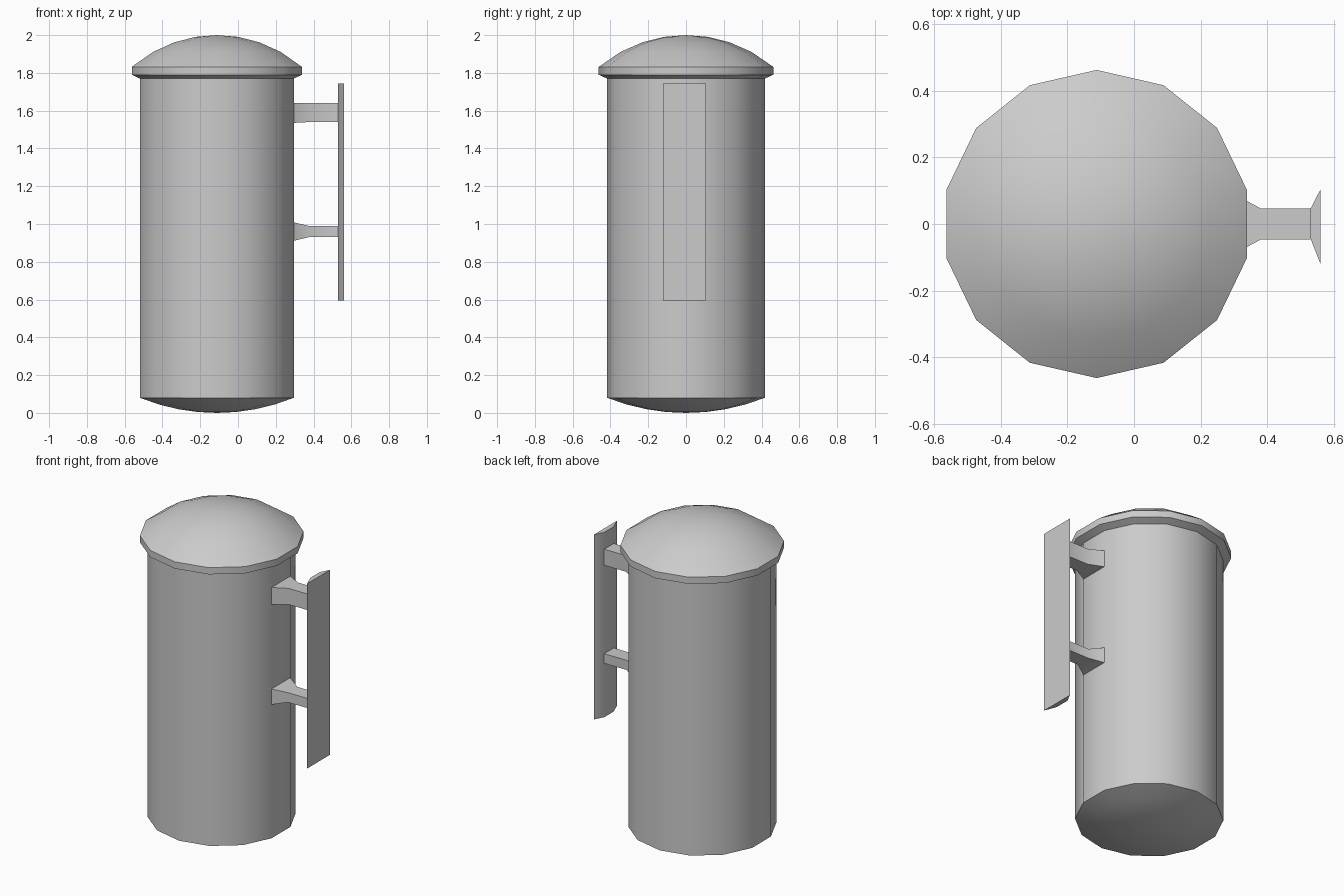
import bpy, bmesh
from math import pi, cos, sin, sqrt

if "Cube" in bpy.data.objects:
    bpy.data.objects.remove(bpy.data.objects["Cube"])

SIDES = 14
CX = -0.112  # axis of the canister


def finish(name, bm):
    bmesh.ops.recalc_face_normals(bm, faces=bm.faces)
    me = bpy.data.meshes.new(name)
    bm.to_mesh(me)
    bm.free()
    ob = bpy.data.objects.new(name, me)
    bpy.context.collection.objects.link(ob)
    bpy.ops.object.select_all(action='DESELECT')
    ob.select_set(True)
    bpy.context.view_layer.objects.active = ob
    bpy.ops.object.shade_smooth_by_angle(angle=pi / 6)
    return ob


def loft(bm, rings):
    """Bridge successive rings of points; a single point closes an end."""
    loops = [[bm.verts.new(p) for p in ring] for ring in rings]
    for a, b in zip(loops, loops[1:]):
        n = max(len(a), len(b))
        for i in range(n):
            j = (i + 1) % n
            if len(a) == 1:
                bm.faces.new((a[0], b[i], b[j]))
            elif len(b) == 1:
                bm.faces.new((a[i], a[j], b[0]))
            else:
                bm.faces.new((a[i], a[j], b[j], b[i]))
    for end in (loops[0], loops[-1]):
        if len(end) > 2:
            bm.faces.new(end)


def ring(r, z):
    if r == 0:
        return [(CX, 0, z)]
    return [(CX + r * cos(pi / 2 + 2 * pi * k / SIDES),
             r * sin(pi / 2 + 2 * pi * k / SIDES), z) for k in range(SIDES)]


def cap(radius, height, steps):
    """Radius and drop pairs of a shallow spherical cap, centre outward."""
    big = (radius ** 2 + height ** 2) / (2 * height)
    return [(radius * i / steps, big - sqrt(big ** 2 - (radius * i / steps) ** 2))
            for i in range(steps + 1)]


# Canister: bulged base, straight wall, flared lid rim and domed lid
profile = [(r, z) for r, z in cap(0.418, 0.08, 4)]
profile += [(0.418, 1.77), (0.462, 1.79)]
profile += [(r, 2.0 - d) for r, d in reversed(cap(0.462, 0.168, 4))]
bm = bmesh.new()
loft(bm, [ring(r, z) for r, z in profile])
finish("canister", bm)


def bracket(name, sections):
    """Arm with rectangular sections (x, half width, bottom, top)."""
    bm = bmesh.new()
    loft(bm, [[(x, -w, lo), (x, w, lo), (x, w, hi), (x, -w, hi)]
              for x, w, lo, hi in sections])
    finish(name, bm)


# Handle brackets, flared where they meet the wall
bracket("upper_bracket", [(0.29, 0.095, 1.535, 1.64), (0.38, 0.047, 1.54, 1.64),
                          (0.53, 0.047, 1.54, 1.64)])
bracket("lower_bracket", [(0.29, 0.095, 0.91, 1.01), (0.375, 0.047, 0.93, 0.99),
                          (0.53, 0.047, 0.93, 0.99)])

# Grip: tall bar with a trapezoid cross-section
grip = [(0.53, -0.045), (0.56, -0.122), (0.56, 0.105), (0.53, 0.047)]
bm = bmesh.new()
loft(bm, [[(x, y, z) for x, y in grip] for z in (0.595, 1.745)])
finish("grip", bm)
